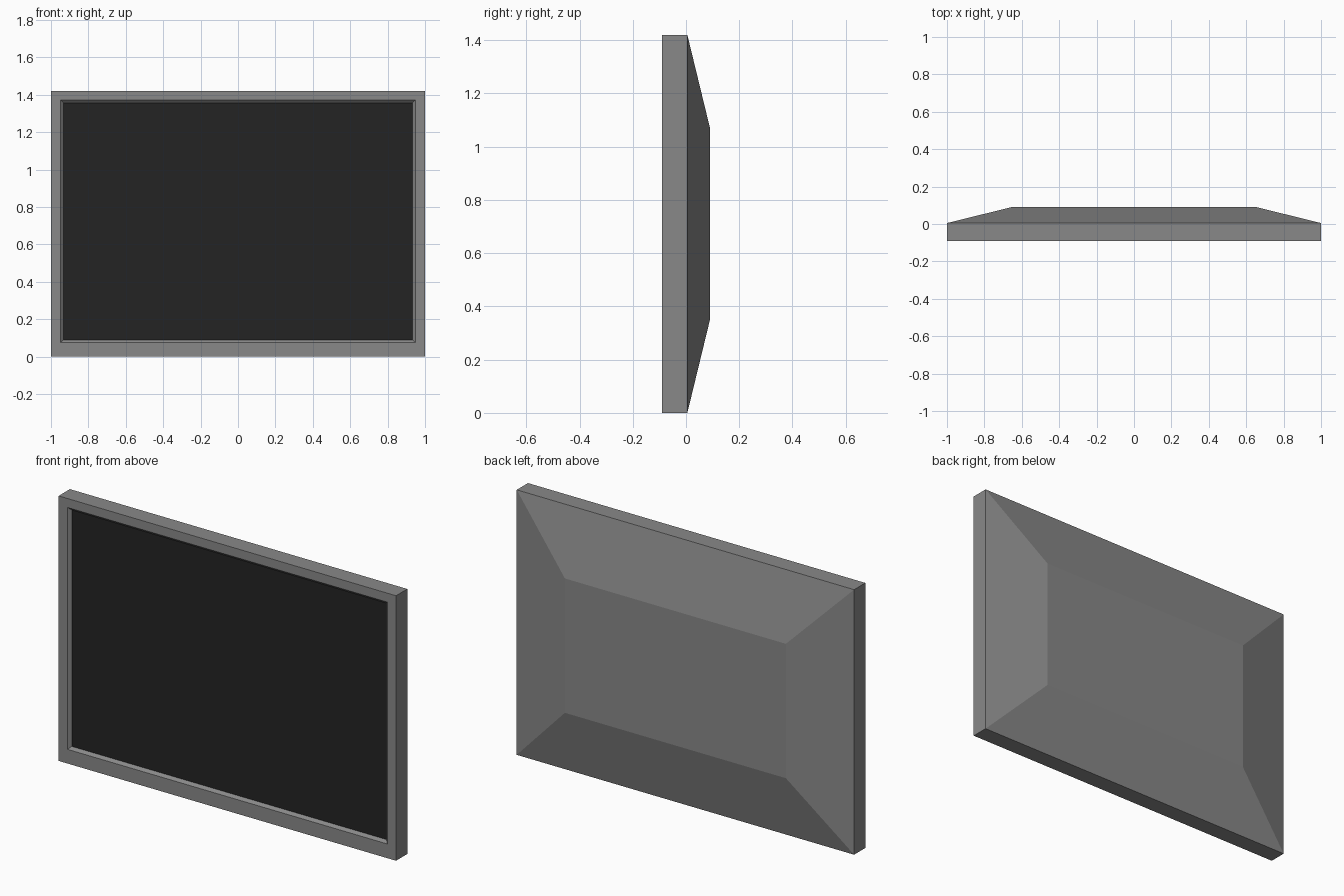
import bpy
import bmesh

cube = bpy.data.objects.get("Cube")
if cube:
    bpy.data.objects.remove(cube, do_unlink=True)


def make_material(name, grey):
    mat = bpy.data.materials.new(name)
    mat.use_nodes = True
    colour = (grey, grey, grey, 1)
    mat.diffuse_color = colour
    mat.node_tree.nodes["Principled BSDF"].inputs["Base Color"].default_value = colour
    return mat


def loft(name, rings, mat, cap_start=False, cap_end=False):
    """Join rectangles given as (half width, bottom, top, y) from front to back."""
    bm = bmesh.new()
    loops = []
    for w, z0, z1, y in rings:
        corners = ((-w, z0), (w, z0), (w, z1), (-w, z1))
        loops.append([bm.verts.new((x, y, z)) for x, z in corners])
    for a, b in zip(loops, loops[1:]):
        for i in range(4):
            j = (i + 1) % 4
            bm.faces.new((a[j], a[i], b[i], b[j]))
    if cap_start:
        bm.faces.new(loops[0])
    if cap_end:
        bm.faces.new(loops[-1][::-1])
    mesh = bpy.data.meshes.new(name)
    bm.to_mesh(mesh)
    bm.free()
    mesh.materials.append(mat)
    obj = bpy.data.objects.new(name, mesh)
    bpy.context.collection.objects.link(obj)
    return obj


casing = make_material("casing grey", 0.25)
glass = make_material("screen black", 0.017)

FRONT, SEAM, BACK = -0.09, 0.005, 0.09
HEIGHT = 1.42
SCREEN = (0.933, 0.09, 1.357, FRONT + 0.015)

# Bezel: sloped inner lip, flat front rim and straight outer sides
loft("bezel", [
    SCREEN,
    (0.948, 0.076, 1.372, FRONT),
    (1, 0, HEIGHT, FRONT),
    (1, 0, HEIGHT, SEAM),
], casing)

# Tapered rear shell
loft("rear_shell", [
    (1, 0, HEIGHT, SEAM),
    (0.655, 0.35, 1.07, BACK),
], casing, cap_end=True)

# Recessed screen
loft("screen", [SCREEN], glass, cap_start=True)

# Orient the bezel and shell outwards by rule: the lip and sides face away from the core
for name in ("bezel", "rear_shell"):
    mesh = bpy.data.objects[name].data
    bm = bmesh.new()
    bm.from_mesh(mesh)
    for f in bm.faces:
        c = f.calc_center_median()
        c.z -= HEIGHT / 2
        n = f.normal
        inward = n.y > 0.001 if c.y < FRONT + 0.014 else n.dot(c) < 0
        if inward:
            f.normal_flip()
    bm.to_mesh(mesh)
    bm.free()
